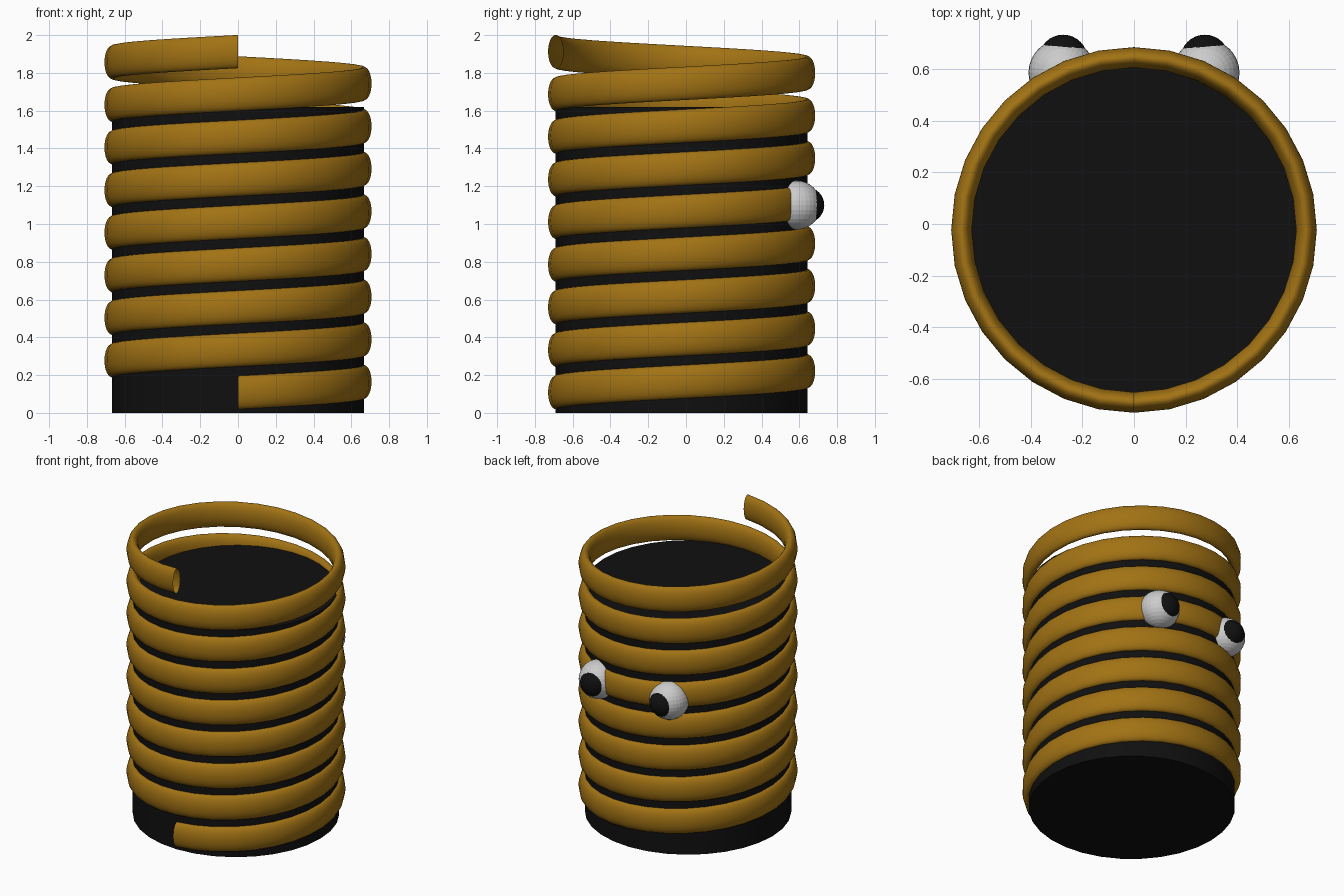
import bpy, bmesh
from math import cos, sin, tau
from mathutils import Vector

if "Cube" in bpy.data.objects:
    bpy.data.objects.remove(bpy.data.objects["Cube"])

CY = -0.023      # y of the body axis
R = 0.667        # body radius and coil centre line radius


def material(name, rgb):
    m = bpy.data.materials.new(name)
    m.diffuse_color = (*rgb, 1)
    m.use_nodes = True
    m.node_tree.nodes["Principled BSDF"].inputs["Base Color"].default_value = m.diffuse_color
    return m


black = material("black", (0.005, 0.005, 0.005))
gold = material("gold", (0.36, 0.17, 0.007))
white = material("white", (0.8, 0.8, 0.8))


def ball(name, loc, radius, mat, smooth):
    bpy.ops.mesh.primitive_uv_sphere_add(segments=32, ring_count=16, radius=radius, location=loc)
    ob = bpy.context.object
    ob.name = name
    ob.data.materials.append(mat)
    if smooth:
        bpy.ops.object.shade_smooth()


# Solid core
bpy.ops.mesh.primitive_cylinder_add(vertices=32, radius=R, depth=1.62, location=(0, CY, 0.81))
core = bpy.context.object
core.name = "core"
core.data.materials.append(black)
bpy.ops.object.shade_smooth_by_angle()

# Flattened coil: an upright ellipse screwed round the core, open at both ends
TURNS, STEPS, PITCH = 8, 32, 0.2256
bm = bmesh.new()
ring = [bm.verts.new((0, -R + 0.04 * cos(tau * i / 32), 0.108 + 0.088 * sin(tau * i / 32)))
        for i in range(32)]
edges = [bm.edges.new((ring[i], ring[(i + 1) % 32])) for i in range(32)]
bmesh.ops.spin(bm, geom=ring + edges, cent=Vector((0, 0, 0)), axis=Vector((0, 0, 1)),
               dvec=Vector((0, 0, PITCH / STEPS)), angle=tau * TURNS,
               steps=TURNS * STEPS, use_merge=False)
bmesh.ops.recalc_face_normals(bm, faces=bm.faces[:])
mesh = bpy.data.meshes.new("coil")
bm.to_mesh(mesh)
bm.free()
mesh.materials.append(gold)
for p in mesh.polygons:
    p.use_smooth = True
coil = bpy.data.objects.new("coil", mesh)
coil.location.y = CY
bpy.context.collection.objects.link(coil)

# Eyes on the back, with pupils bulging outward
for side, s in (("left", -1), ("right", 1)):
    ball(side + "_eye", (s * 0.278, 0.585, 1.10), 0.13, white, False)
    ball(side + "_pupil", (s * 0.274, 0.637, 1.10), 0.095, black, True)
